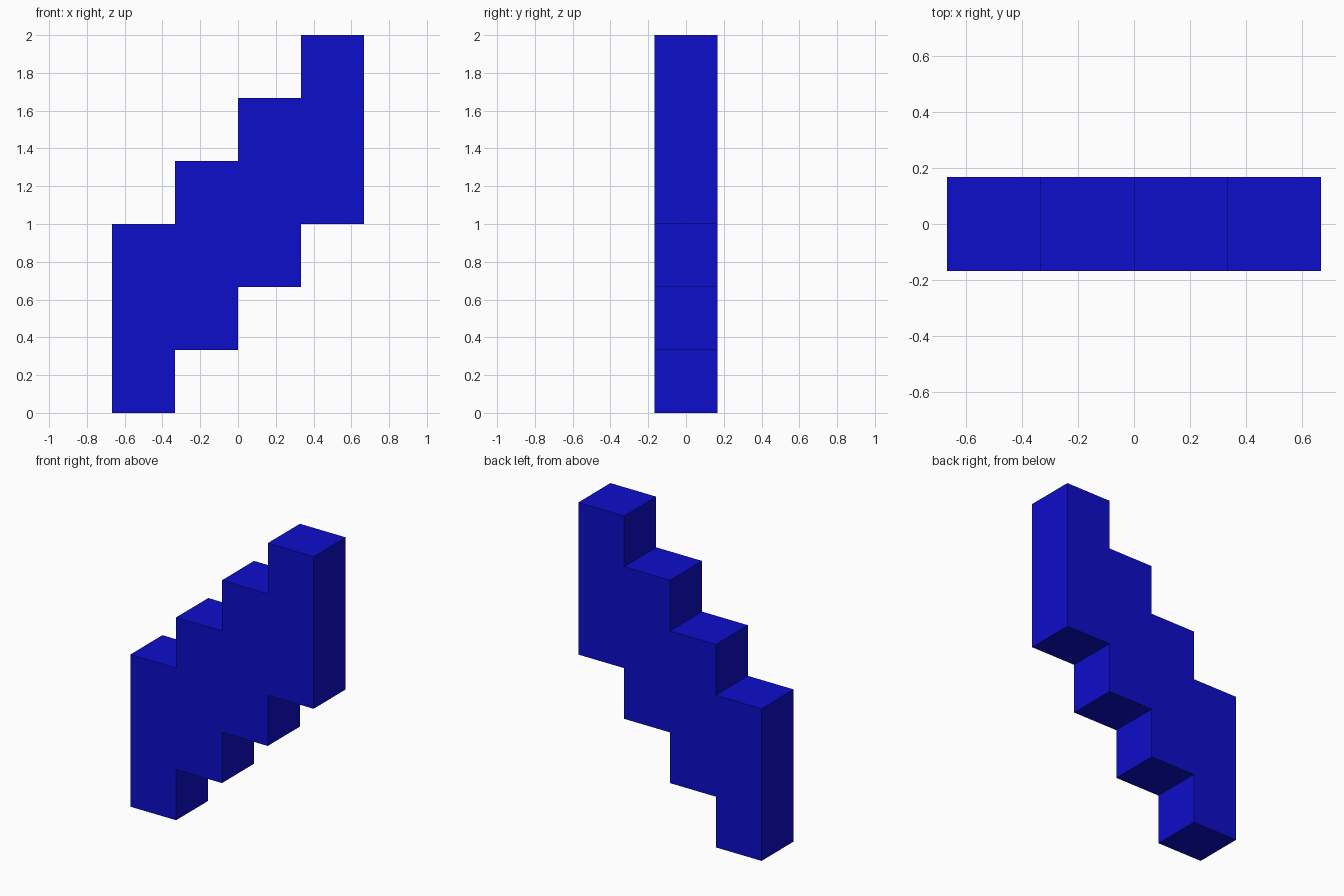
import bpy, bmesh

if "Cube" in bpy.data.objects:
    bpy.data.objects.remove(bpy.data.objects["Cube"])

STEP = 1 / 3      # step width, rise and depth
COUNT = 4         # number of steps
HEIGHT = 1.0      # height of each column

blue = bpy.data.materials.new("deep_blue")
blue.diffuse_color = (0.004, 0.004, 0.6, 1)
blue.use_nodes = True
blue.node_tree.nodes["Principled BSDF"].inputs["Base Color"].default_value = blue.diffuse_color

# Stepped outline: along the underside, then back down the treads
x0 = -COUNT * STEP / 2
under, treads = [], []
for i in range(COUNT):
    xa, xb, z = x0 + i * STEP, x0 + (i + 1) * STEP, i * STEP
    under += [(xa, z), (xb, z)]
    treads += [(xa, z + HEIGHT), (xb, z + HEIGHT)]
outline = under + treads[::-1]

# Extrude the outline through the depth
bm = bmesh.new()
face = bm.faces.new([bm.verts.new((x, -STEP / 2, z)) for x, z in outline])
extruded = bmesh.ops.extrude_face_region(bm, geom=[face])
moved = [g for g in extruded["geom"] if isinstance(g, bmesh.types.BMVert)]
bmesh.ops.translate(bm, verts=moved, vec=(0, STEP, 0))
bmesh.ops.recalc_face_normals(bm, faces=bm.faces)

mesh = bpy.data.meshes.new("staircase")
bm.to_mesh(mesh)
bm.free()
mesh.materials.append(blue)
bpy.context.collection.objects.link(bpy.data.objects.new("staircase", mesh))
